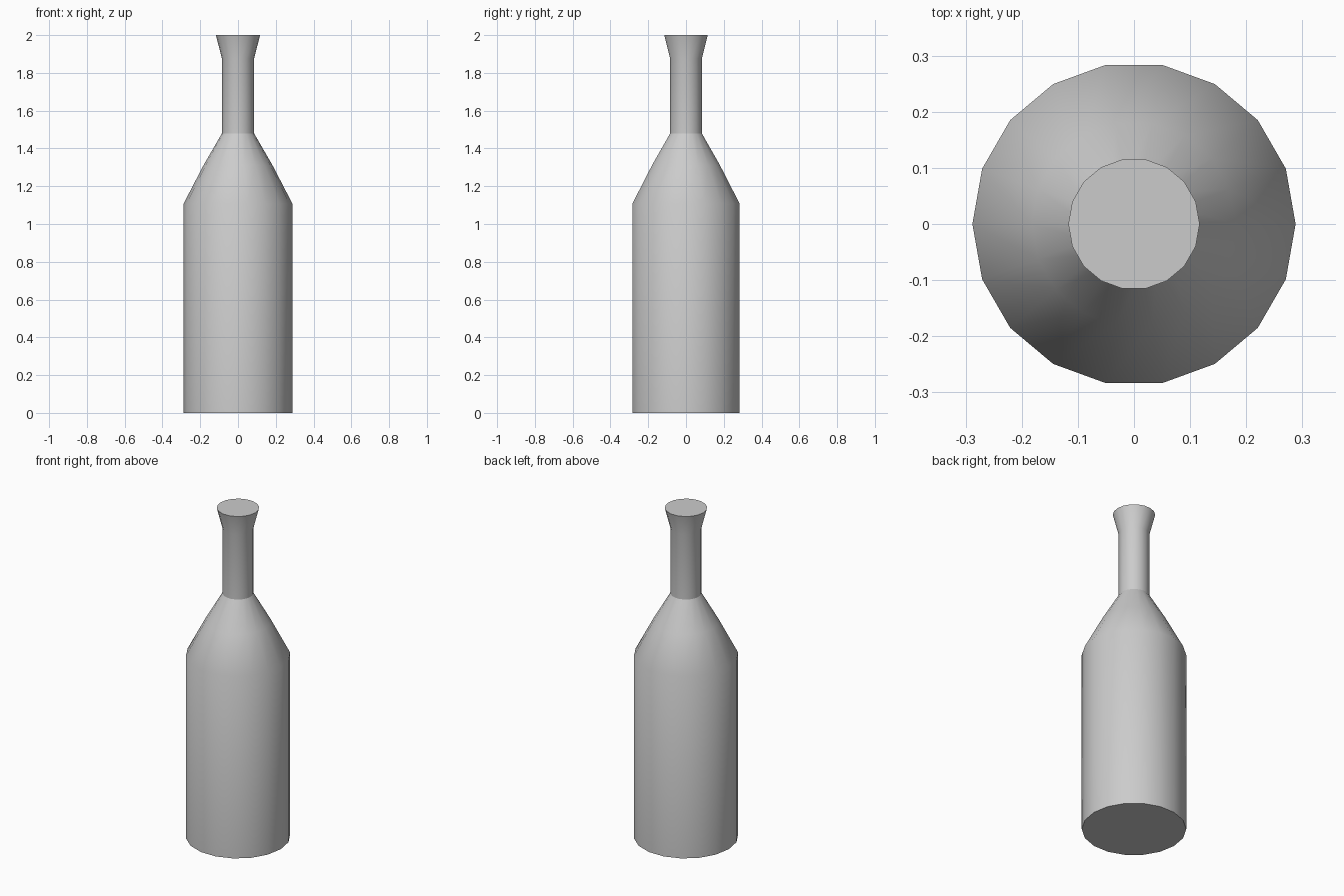
import bpy, bmesh
from math import cos, sin, tau

if "Cube" in bpy.data.objects:
    bpy.data.objects.remove(bpy.data.objects["Cube"])

SIDES = 18
# bottle profile: (radius, height)
PROFILE = [(0.288, 0.0), (0.288, 1.108), (0.182, 1.312), (0.085, 1.48),
           (0.085, 1.875), (0.117, 2.0)]
SHARP_RINGS = {0, 3, 5}  # base rim, neck root, mouth rim

bm = bmesh.new()
rings = [[bm.verts.new((r * cos(tau * i / SIDES), r * sin(tau * i / SIDES), z))
          for i in range(SIDES)] for r, z in PROFILE]

# side walls
for a, b in zip(rings, rings[1:]):
    for i in range(SIDES):
        j = (i + 1) % SIDES
        bm.faces.new((a[i], a[j], b[j], b[i])).smooth = True

# flat base and mouth caps
bm.faces.new(rings[0][::-1])
bm.faces.new(rings[-1])

# crisp edges
for k in SHARP_RINGS:
    for i in range(SIDES):
        bm.edges.get((rings[k][i], rings[k][(i + 1) % SIDES])).smooth = False

mesh = bpy.data.meshes.new("bottle")
bm.to_mesh(mesh)
bm.free()
bpy.context.collection.objects.link(bpy.data.objects.new("bottle", mesh))
